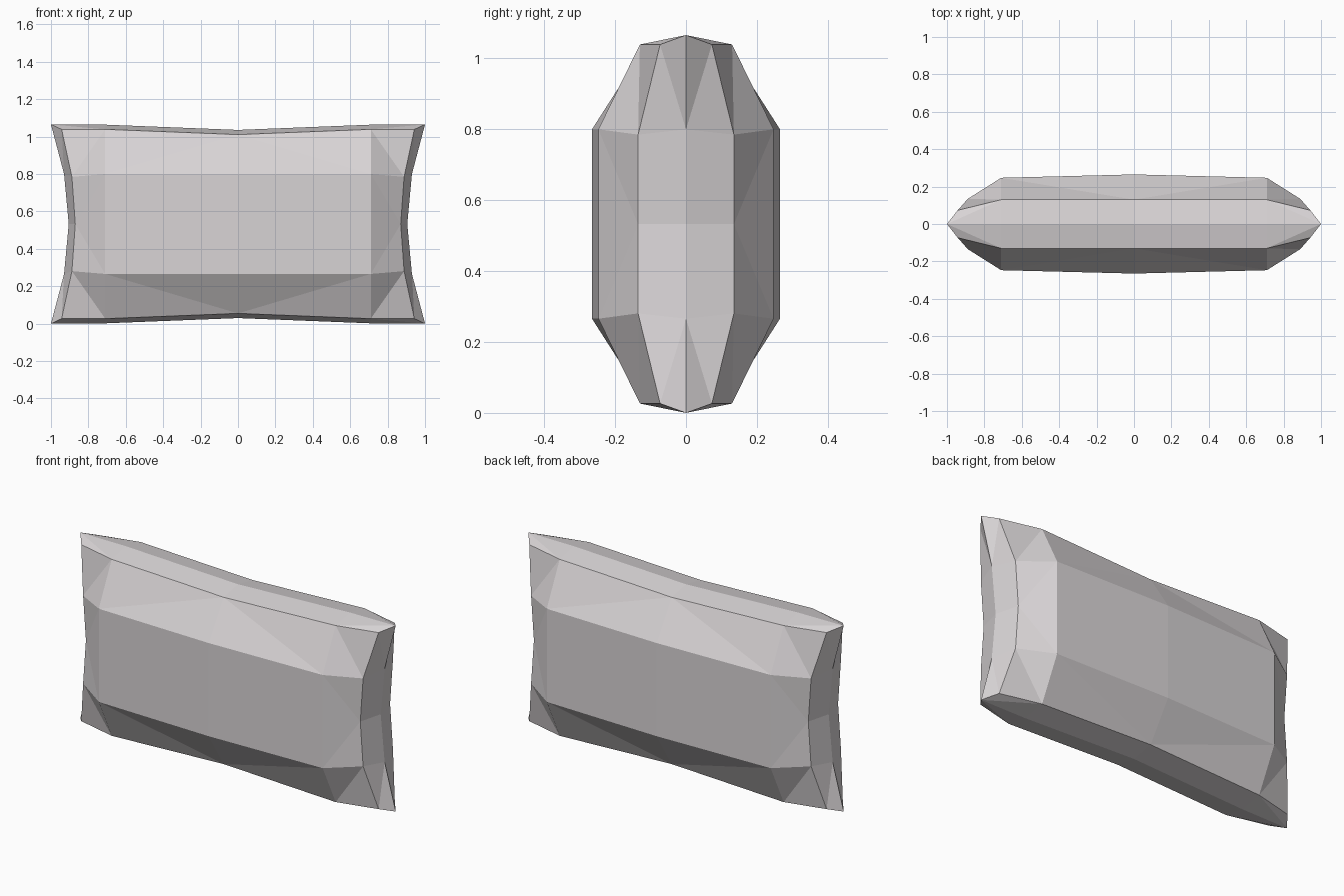
import bpy

if "Cube" in bpy.data.objects:
    bpy.data.objects.remove(bpy.data.objects["Cube"])

MID = 0.5325  # half of the pillow height

# One eighth of the pillow (right, front, upper), measured from its centre
points = {
    # seam around the rim
    "s_corner": (1.0, 0, 0.5325), "s_top": (0.71, 0, 0.531), "s_topmid": (0, 0, 0.503),
    "s_side": (0.93, 0, 0.267), "s_sidemid": (0.905, 0, 0),
    # edge ring between seam and cushion face
    "e_corner": (0.943, -0.073, 0.506), "e_top": (0.71, -0.13, 0.506),
    "e_topmid": (0, -0.13, 0.478), "e_side": (0.888, -0.135, 0.252),
    "e_sidemid": (0.87, -0.135, 0),
    # puffed cushion face
    "p_corner": (0.71, -0.247, 0.267), "p_top": (0, -0.265, 0.267),
    "p_side": (0.71, -0.247, 0), "p_mid": (0, -0.265, 0),
}
patches = [
    "p_mid p_side p_corner p_top",
    "p_side e_sidemid p_corner", "e_sidemid e_side p_corner",
    "p_corner e_side e_top", "e_side e_corner e_top",
    "p_corner e_top e_topmid", "p_top p_corner e_topmid",
    "e_sidemid s_sidemid s_side e_side",
    "e_side s_side e_corner", "s_side s_corner e_corner",
    "e_corner s_corner e_top", "s_corner s_top e_top",
    "e_top s_top s_topmid e_topmid",
]
names = list(points)
mesh = bpy.data.meshes.new("pillow")
mesh.from_pydata(list(points.values()), [],
                 [[names.index(n) for n in p.split()] for p in patches])
mesh.update()

fabric = bpy.data.materials.new("pale grey fabric")
fabric.diffuse_color = (0.69, 0.66, 0.67, 1)
fabric.use_nodes = True
fabric.node_tree.nodes["Principled BSDF"].inputs["Base Color"].default_value = fabric.diffuse_color
mesh.materials.append(fabric)

pillow = bpy.data.objects.new("pillow", mesh)
bpy.context.collection.objects.link(pillow)
pillow.location.z = MID

# Mirror the eighth in all three directions
mirror = pillow.modifiers.new("mirror", "MIRROR")
mirror.use_axis = (True, True, True)
mirror.use_clip = True
mirror.merge_threshold = 0.001
